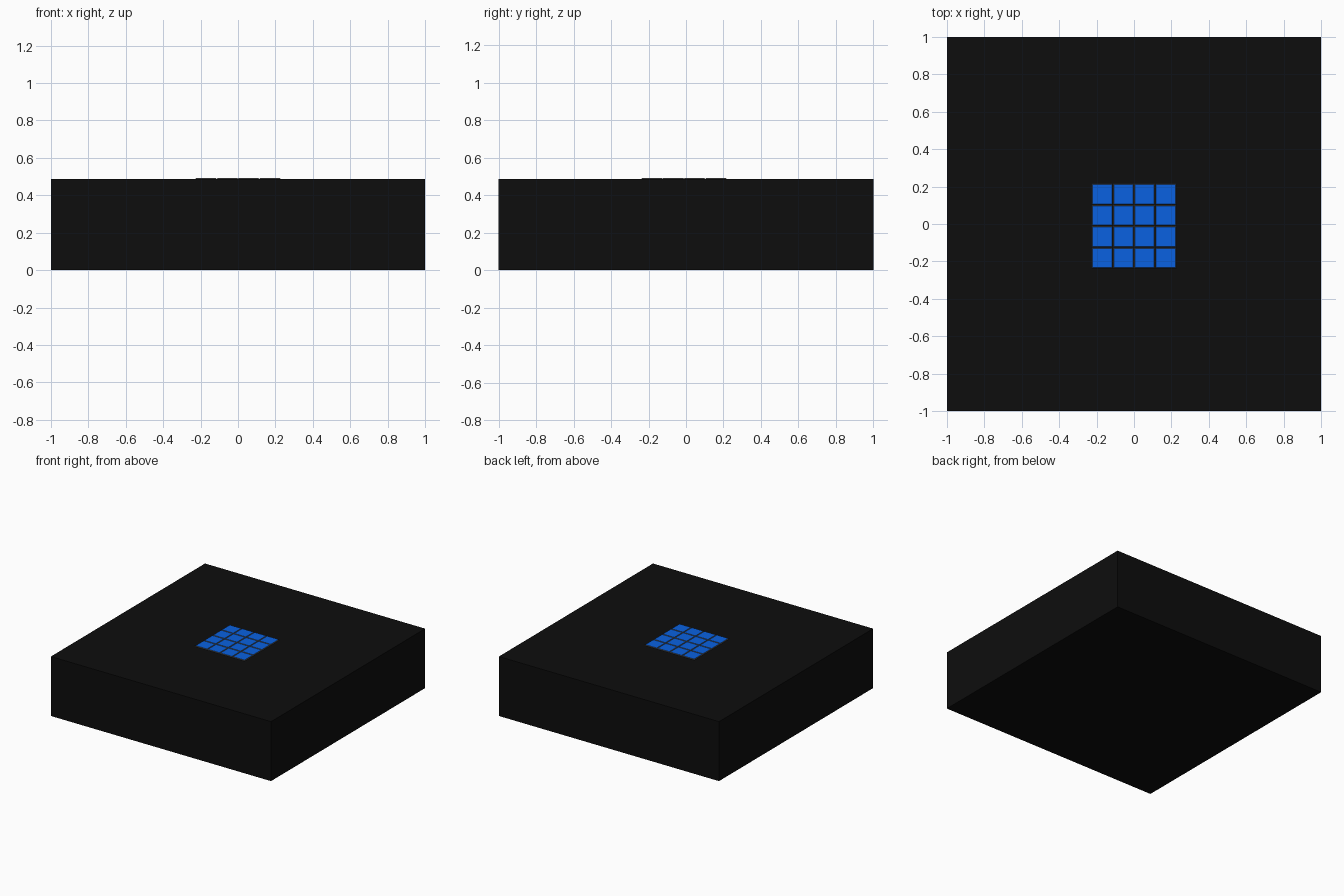
import bpy, bmesh

if "Cube" in bpy.data.objects:
    bpy.data.objects.remove(bpy.data.objects["Cube"])


def material(name, color):
    m = bpy.data.materials.new(name)
    m.diffuse_color = (*color, 1)
    m.use_nodes = True
    m.node_tree.nodes["Principled BSDF"].inputs["Base Color"].default_value = m.diffuse_color
    return m


black = material("black", (0.004, 0.004, 0.004))
grey = material("dark_grey", (0.06, 0.06, 0.06))
blue = material("blue", (0.003, 0.12, 0.75))

TOP = 0.488        # upper face of the housing
PITCH = 0.1135     # spacing of the tiles
CENTRE_Y = -0.011  # the panel sits slightly forward


def new_object(name, bm, mats):
    mesh = bpy.data.meshes.new(name)
    bm.to_mesh(mesh)
    bm.free()
    for m in mats:
        mesh.materials.append(m)
    ob = bpy.data.objects.new(name, mesh)
    bpy.context.collection.objects.link(ob)
    return ob


def block(name, size, location, mats, inset=0):
    """Box standing on location; with an inset, the top tapers and takes the second material."""
    bm = bmesh.new()
    bmesh.ops.create_cube(bm, size=1)
    for v in bm.verts:
        up = v.co.z > 0
        shrink = inset if up else 0
        v.co.x *= size[0] - 2 * shrink
        v.co.y *= size[1] - 2 * shrink
        v.co.z = size[2] if up else 0
    bm.normal_update()
    for f in bm.faces:
        if inset and f.normal.z > 0.9:
            f.material_index = 1
    ob = new_object(name, bm, mats)
    ob.location = location
    return ob


# Solid housing
block("housing", (2, 2, TOP), (0, 0, 0), [black])

# 4 x 4 grid of thin raised tiles with grey chamfered rims
for row in range(4):
    for col in range(4):
        x = (col - 1.5) * PITCH
        y = (row - 1.5) * PITCH + CENTRE_Y
        block(f"tile_{row}_{col}", (0.114 - 0.001, 0.114 - 0.001, 0.005),
              (x, y, TOP), [grey, blue], inset=0.005)
